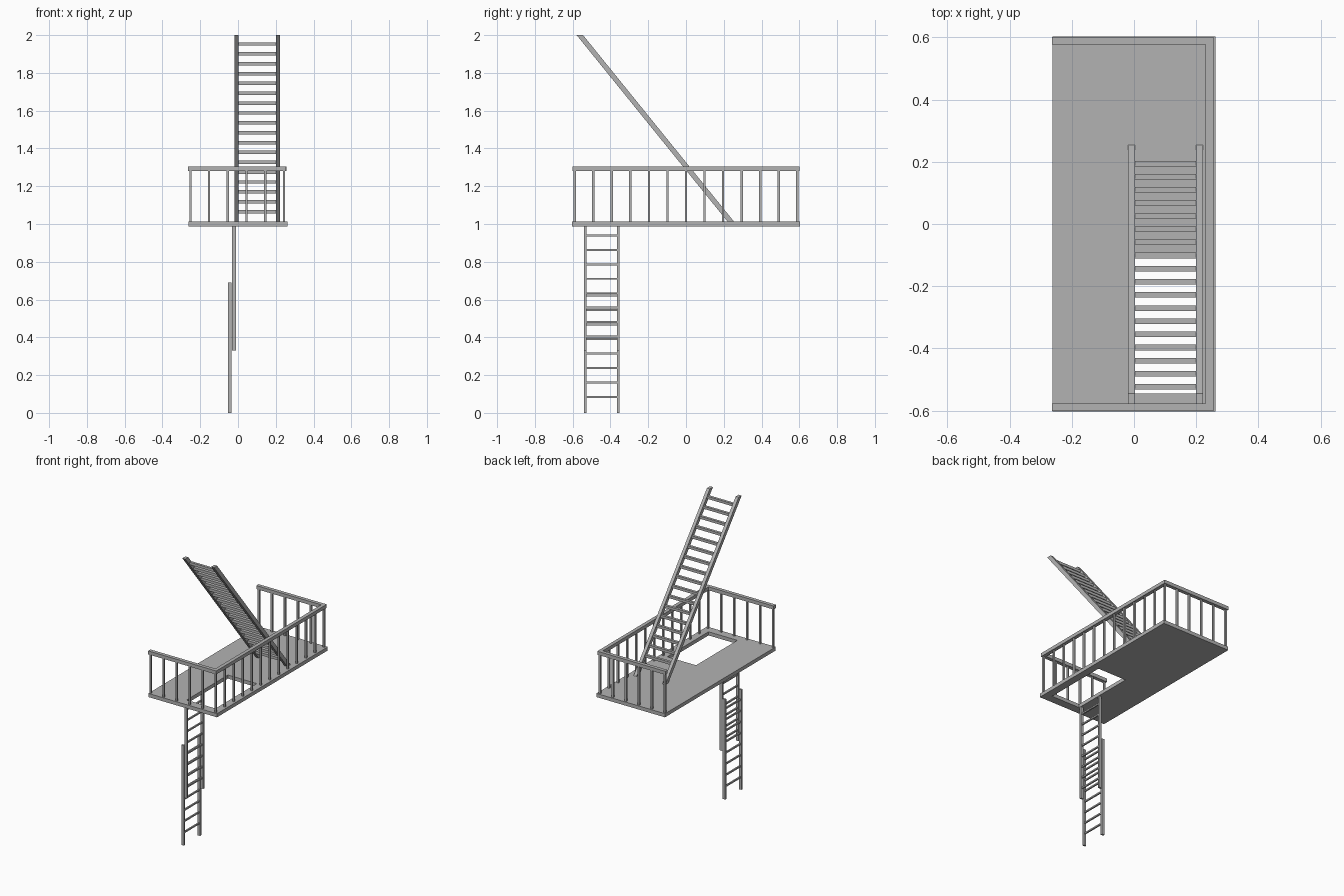
import bpy, bmesh
from mathutils import Vector

if "Cube" in bpy.data.objects:
    bpy.data.objects.remove(bpy.data.objects["Cube"], do_unlink=True)

metal = bpy.data.materials.new("grey_metal")
metal.use_nodes = True
GREY = (0.45, 0.45, 0.45, 1)
metal.diffuse_color = GREY
metal.node_tree.nodes["Principled BSDF"].inputs["Base Color"].default_value = GREY


def finish(name, bm):
    bmesh.ops.recalc_face_normals(bm, faces=bm.faces)
    mesh = bpy.data.meshes.new(name)
    bm.to_mesh(mesh)
    bm.free()
    mesh.materials.append(metal)
    obj = bpy.data.objects.new(name, mesh)
    bpy.context.collection.objects.link(obj)
    return obj


def add_box(bm, x, y, z):
    """Box from (min, max) pairs on each axis."""
    lo, hi = Vector((x[0], y[0], z[0])), Vector((x[1], y[1], z[1]))
    verts = bmesh.ops.create_cube(bm, size=1)["verts"]
    for v in verts:
        v.co = (lo + hi) / 2 + v.co * (hi - lo)
    return verts


def span(center, width):
    return (center - width / 2, center + width / 2)


# Platform with a rectangular hatch opening
FLOOR, TOP = 0.988, 1.013
xs, ys = (-0.262, -0.01, 0.21, 0.262), (-0.603, -0.545, -0.095, 0.603)
bm = bmesh.new()
grid = [[bm.verts.new((x, y, FLOOR)) for y in ys] for x in xs]
faces = [bm.faces.new((grid[i][j], grid[i + 1][j], grid[i + 1][j + 1], grid[i][j + 1]))
         for i in range(3) for j in range(3) if (i, j) != (1, 1)]
extruded = bmesh.ops.extrude_face_region(bm, geom=faces, use_keep_orig=True)["geom"]
for v in extruded:
    if isinstance(v, bmesh.types.BMVert):
        v.co.z = TOP
finish("platform", bm)

# Handrail around three sides
RAIL = (1.281, 1.305)
FRONT, BACK, SIDE = -0.589, 0.589, 0.243
bm = bmesh.new()
for y in (FRONT, BACK):
    add_box(bm, (-0.264, 0.255), span(y, 0.025), RAIL)
add_box(bm, span(SIDE, 0.025), (FRONT + 0.0125, BACK - 0.0125), RAIL)
finish("handrail", bm)

# Balusters
spots = [(SIDE, FRONT + (BACK - FRONT) * i / 12) for i in range(13)]
spots += [(-0.252 + 0.099 * i, y) for i in range(5) for y in (FRONT, BACK)]
bm = bmesh.new()
for x, y in spots:
    add_box(bm, span(x, 0.012), span(y, 0.012), (TOP, RAIL[0]))
finish("balusters", bm)

# Sloping stair: stringers sheared so both ends are cut level
FOOT_Y, HEAD_Y = 0.237, -0.562


def slope_y(z):
    return FOOT_Y + (HEAD_Y - FOOT_Y) * (z - TOP) / (2 - TOP)


bm = bmesh.new()
for x in (-0.008, 0.211):
    for v in add_box(bm, span(x, 0.022), span(0, 0.034), (TOP, 2)):
        v.co.y += slope_y(v.co.z)
finish("stair_stringers", bm)

bm = bmesh.new()
for i in range(18):
    z = 1.953 - 0.0522 * i
    add_box(bm, (0.003, 0.2), span(slope_y(z), 0.018), span(z, 0.018))
finish("stair_treads", bm)


# Two overlapping ladder sections below the platform
def ladder(name, x, z, first_rung):
    bm = bmesh.new()
    for y in (-0.534, -0.358):
        add_box(bm, x, span(y, 0.013), z)
    for i in range(8):
        add_box(bm, span(sum(x) / 2, 0.01), (-0.528, -0.364),
                span(first_rung + 0.0765 * i, 0.01))
    finish(name, bm)


ladder("upper_ladder", (-0.031, -0.011), (0.33, FLOOR), 0.404)
ladder("lower_ladder", (-0.053, -0.034), (0, 0.69), 0.085)
